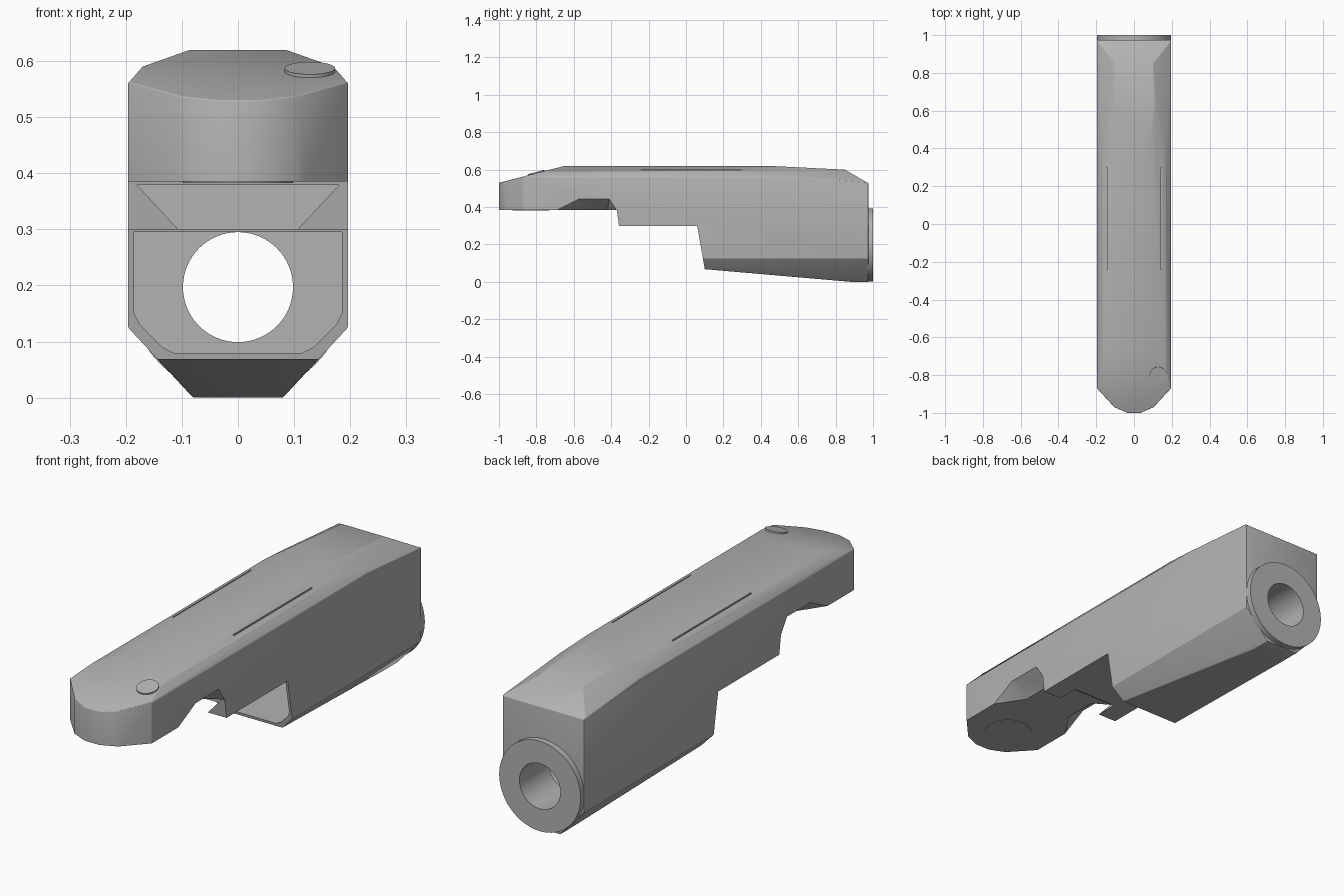
import bpy, bmesh, math
from mathutils import Vector, Matrix

cube = bpy.data.objects.get("Cube")
if cube:
    bpy.data.objects.remove(cube, do_unlink=True)

grey = bpy.data.materials.new("matte_grey")
grey.use_nodes = True
colour = (0.45, 0.45, 0.45, 1)
grey.diffuse_color = colour
grey.node_tree.nodes["Principled BSDF"].inputs["Base Color"].default_value = colour


def make(name, bm):
    bmesh.ops.recalc_face_normals(bm, faces=bm.faces)
    mesh = bpy.data.meshes.new(name)
    bm.to_mesh(mesh)
    bm.free()
    mesh.materials.append(grey)
    ob = bpy.data.objects.new(name, mesh)
    bpy.context.collection.objects.link(ob)
    return ob


def hull(name, points):
    bm = bmesh.new()
    for p in points:
        bm.verts.new(p)
    res = bmesh.ops.convex_hull(bm, input=bm.verts)
    loose = [v for v in bm.verts if not v.link_faces]
    bmesh.ops.delete(bm, geom=loose, context='VERTS')
    return make(name, bm)


def prism_y(name, section, y0, y1):
    return hull(name, [(x, y, z) for y in (y0, y1) for x, z in section])


def cylinder(name, centre, radius, depth, axis):
    bm = bmesh.new()
    turn = Vector((0, 0, 1)).rotation_difference(Vector(axis)).to_matrix().to_4x4()
    bmesh.ops.create_cone(bm, cap_ends=True, segments=64, radius1=radius, radius2=radius,
                          depth=depth, matrix=Matrix.Translation(centre) @ turn)
    return make(name, bm)


def apply(ob, mod):
    bpy.context.view_layer.objects.active = ob
    bpy.ops.object.modifier_apply(modifier=mod.name)


def cut(ob, cutter):
    cutter.hide_render = True
    mod = ob.modifiers.new("cut", 'BOOLEAN')
    mod.operation, mod.solver, mod.object = 'DIFFERENCE', 'EXACT', cutter
    apply(ob, mod)
    bpy.data.objects.remove(cutter, do_unlink=True)


def smooth(ob):
    bpy.ops.object.select_all(action='DESELECT')
    ob.select_set(True)
    bpy.context.view_layer.objects.active = ob
    bpy.ops.object.shade_smooth_by_angle(angle=math.radians(25))


def slice_off(bm, point, normal):
    geom = bm.verts[:] + bm.edges[:] + bm.faces[:]
    res = bmesh.ops.bisect_plane(bm, geom=geom, dist=1e-5, plane_co=point,
                                 plane_no=normal, clear_outer=True)
    rim = [e for e in res["geom_cut"] if isinstance(e, bmesh.types.BMEdge)]
    if rim:
        bmesh.ops.edgeloop_fill(bm, edges=rim)
    bmesh.ops.recalc_face_normals(bm, faces=bm.faces)


# Main body: a block trimmed by planes
bm = bmesh.new()
bmesh.ops.create_cube(bm, size=1, matrix=Matrix.Translation((0, -0.0125, 0.31))
                      @ Matrix.Diagonal((0.392, 1.975, 0.62, 1)))
slope = Vector((0, -0.09, 0.35)).normalized()
middle = [((0, -0.65, 0.62), slope),
          ((0, 0.45, 0.62), (0, 0.02, 0.4)),
          ((0, 0.85, 0.60), (0, 0.07, 0.12)),
          ((0, 0.85, 0.003), (0, -0.065, -0.75))]
paired = [((0.085, 0, 0.62), (0.03, 0, 0.085)),
          ((0.17, 0, 0.59), (0.03, 0, 0.026)),
          ((0.17, 0.41, 0.592), (0.0318, 0.0041, 0.0506)),
          ((0.196, 0, 0.125), (0.125, 0, -0.116)),
          ((0.196, -0.87, 0), (0.115, -0.106, 0)),
          ((0.085, -0.978, 0), (0.022, -0.05, 0))]
for p, n in middle:
    slice_off(bm, p, n)
for p, n in paired:
    for s in (1, -1):
        slice_off(bm, (s * p[0], p[1], p[2]), (s * n[0], n[1], n[2]))
body = make("body", bm)
bevel = body.modifiers.new("round", 'BEVEL')
bevel.width, bevel.segments = 0.015, 3
bevel.limit_method, bevel.angle_limit = 'ANGLE', math.radians(30)
apply(body, bevel)

# Space below the head and the middle step
W = 0.3
cut(body, hull("head_gap", [(x, y, z) for x in (-W, W) for y, z in
                            ((-1.2, 0.385), (-0.37, 0.385), (-0.345, 0.2), (-1.2, 0.2))]))
cut(body, hull("step_gap", [(x, y, z) for x in (-W, W) for y, z in
                            ((-1.2, 0.3), (0.06, 0.3), (0.1, 0.07), (0.117, -0.03), (-1.2, -0.03))]))

# Tapered flanks under the neck
for s in (1, -1):
    cut(body, hull("neck_flank", [(s * x, y, z) for x, y, z in
        ((0.11, -0.57, 0.38), (0.11, -0.42, 0.38), (0.21, -0.57, 0.455), (0.21, -0.41, 0.455),
         (0.21, -0.72, 0.38), (0.21, -0.36, 0.38))]))

# Channel through the front of the step
cut(body, prism_y("channel", [(s * x, z) for s in (1, -1) for x, z in
    ((0.088, 0.28), (0.088, 0.325), (0.102, 0.35), (0.135, 0.37), (0.18, 0.379))], -0.45, -0.26))

# Hollow lower housing
cut(body, prism_y("cavity", [(s * x, z) for s in (1, -1) for x, z in
    ((0.185, 0.295), (0.185, 0.15), (0.175, 0.13), (0.135, 0.09), (0.115, 0.08))], -0.2, 0.8))

# Grooves on top
for s in (1, -1):
    cut(body, prism_y("groove", [(s * x, z) for x in (0.142, 0.148) for z in (0.59, 0.65)],
                      -0.24, 0.3))

# Rear collar with a bore running into the housing
axis = (0, 1, 0)
collar = cylinder("rear_collar", (0, 0.985, 0.197), 0.195, 0.03, axis)
for ob in (body, collar):
    cut(ob, cylinder("bore", (0, 0.9, 0.197), 0.098, 0.4, axis))
    smooth(ob)

# Button on the sloping head and round pad below it
height = 0.62 - 0.15 * 0.09 / 0.35
button = cylinder("top_button", Vector((0.128, -0.8, height)), 0.045, 0.012, slope)
pad = cylinder("under_pad", (0, -0.83, 0.385), 0.098, 0.004, (0, 0, 1))
for ob in (button, pad):
    smooth(ob)
